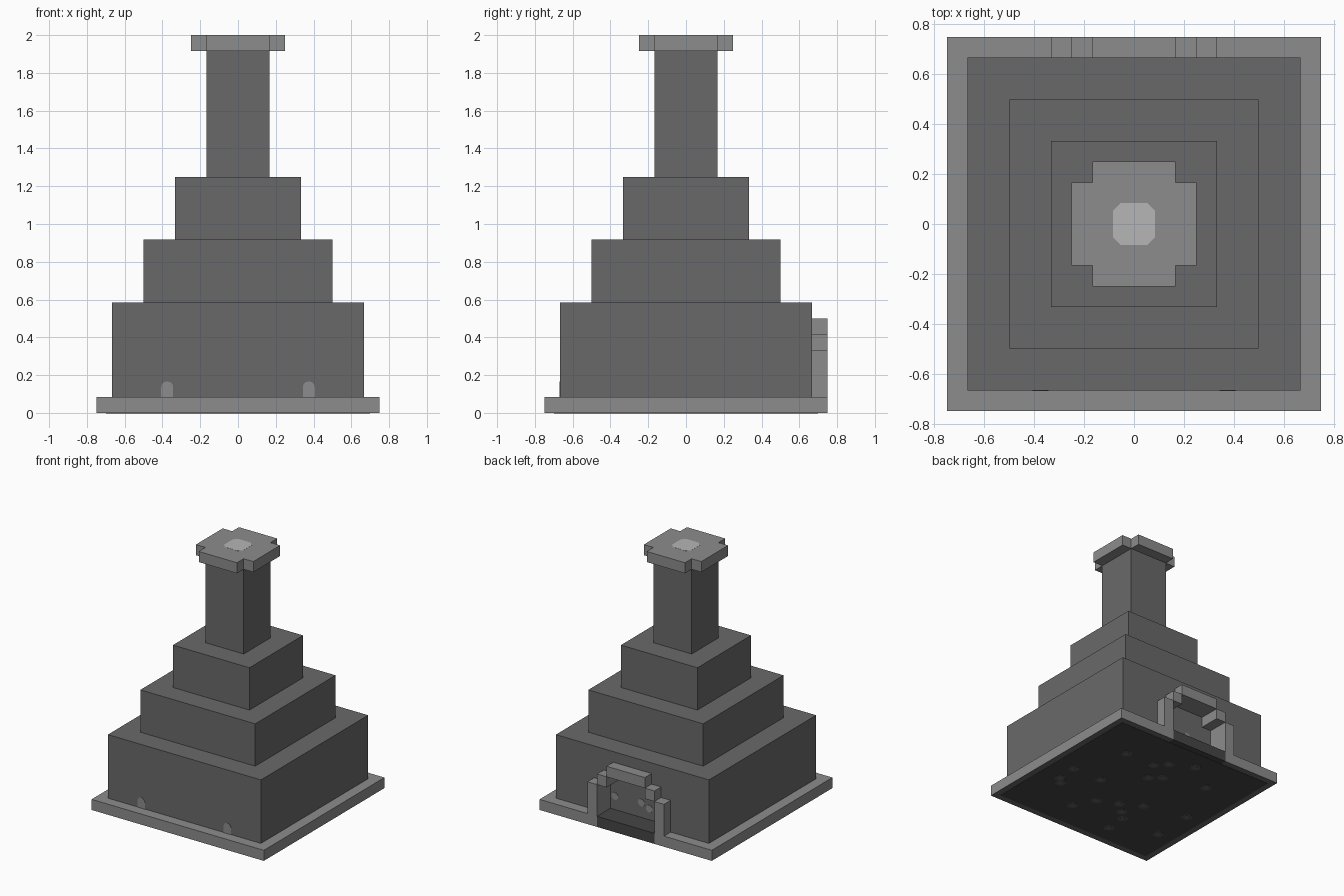
import bpy, bmesh, math
from mathutils import Vector

cube = bpy.data.objects.get("Cube")
if cube:
    bpy.data.objects.remove(cube, do_unlink=True)

U = 1 / 12  # one building block


def material(name, v):
    m = bpy.data.materials.new(name)
    m.use_nodes = True
    m.diffuse_color = (v, v, v, 1)
    bsdf = m.node_tree.nodes["Principled BSDF"]
    bsdf.inputs["Base Color"].default_value = (v, v, v, 1)
    bsdf.inputs["Roughness"].default_value = 0.9
    return m


DARK = material("dark stone", 0.141)
LIGHT = material("light stone", 0.263)
PALE = material("pale stone", 0.468)
BLACK = material("blackened stone", 0.06)
SOOT = material("soot grey", 0.1)


def prism(name, outlines, thickness, mats, axis="z"):
    """Extrude outlines along +z, or outlines in x-z along +y."""
    bm = bmesh.new()
    push = Vector((0, 0, thickness)) if axis == "z" else Vector((0, thickness, 0))
    for pts in outlines:
        face = bm.faces.new([bm.verts.new(p) for p in pts])
        new = bmesh.ops.extrude_face_region(bm, geom=[face])["geom"]
        bmesh.ops.translate(bm, vec=push, verts=[g for g in new if isinstance(g, bmesh.types.BMVert)])
    bmesh.ops.recalc_face_normals(bm, faces=bm.faces)
    mesh = bpy.data.meshes.new(name)
    bm.to_mesh(mesh)
    bm.free()
    for m in mats:
        mesh.materials.append(m)
    obj = bpy.data.objects.new(name, mesh)
    bpy.context.collection.objects.link(obj)
    return obj


def flat(points, z):
    return [(x * U, y * U, z) for x, y in points]


def upright(points, y):
    return [(x * U, y * U, z * U) for x, z in points]


def block(name, half, z0, z1, mat):
    s = [(-half, -half), (half, -half), (half, half), (-half, half)]
    return prism(name, [flat(s, z0 * U)], (z1 - z0) * U, [mat])


def disc(x, y, z, r, n=8):
    return [(x + r * math.cos((i + .5) * math.tau / n),
             y + r * math.sin((i + .5) * math.tau / n), z) for i in range(n)]


def mirrored(half):
    return half + [(-x, z) for x, z in reversed(half)]


# Plinth with a notch for the threshold
plinth = prism("plinth", [flat([(-9, -9), (9, -9), (9, 9), (3, 9), (3, 7), (-3, 7), (-3, 9), (-9, 9)], 0)],
               U, [LIGHT, DARK])
for p in plinth.data.polygons:
    if p.normal.z < -0.5:
        p.material_index = 1
prism("threshold", [flat([(-3, 7), (3, 7), (3, 9), (-3, 9)], 0)], U, [BLACK])

# Stepped tiers and tower
body = block("lower_tier", 8, 1, 7, DARK)
block("middle_tier", 6, 7, 11, DARK)
block("upper_tier", 4, 11, 15, DARK)
block("tower", 2, 15, 23, DARK)

# Cross-shaped cap with a pale centre
quarter = [(2, 3), (2, 2), (3, 2)]
cross = []
for k in range(4):
    c, s = round(math.cos(-k * math.pi / 2)), round(math.sin(-k * math.pi / 2))
    cross += [(x * c - y * s, x * s + y * c) for x, y in quarter]
prism("tower_cap", [flat(cross, 23 * U)], U, [LIGHT])
octagon = [(-1, -.65), (-.65, -1), (.65, -1), (1, -.65), (1, .65), (.65, 1), (-.65, 1), (-1, .65)]
prism("cap_centre", [flat(octagon, 24 * U - .002)], .003, [PALE])

# Recess for the back doorway
outer = [(4, 1), (4, 4), (3, 4), (3, 5), (2, 5), (2, 6)]
inner = [(3, 1), (3, 4), (2, 4), (2, 5)]
cutter = prism("doorway_cutter", [upright(mirrored([(4, .5)] + outer[1:]), 7)], 3 * U, [DARK], "y")
cutter.hide_render = True
cutter.hide_viewport = True
cut = body.modifiers.new("doorway", "BOOLEAN")
cut.operation = "DIFFERENCE"
cut.solver = "EXACT"
cut.object = cutter

# Stepped doorway surround
surround = mirrored(outer) + list(reversed(mirrored(inner)))
prism("doorway_surround", [upright(surround, 7)], 2 * U, [LIGHT], "y")

# Pale marks on the doorway's rear wall
marks = [[(x, 7 * U - .001, z) for x, z, _ in disc(cx, cz, 0, .03)]
         for cx, cz in [(.21, .19), (-.02, .2), (-.09, .17)]]
prism("doorway_marks", marks, .004, [LIGHT], "y")

# Small arched windows on the front
windows = []
for cx in (-.375, .375):
    arch = [(cx + .032 * math.cos(a * math.pi / 6), .135 + .032 * math.sin(a * math.pi / 6)) for a in range(7)]
    pts = [(cx + .032, U)] + arch + [(cx - .032, U)]
    windows.append([(x, -8 * U - .003, z) for x, z in pts])
prism("front_windows", windows, .004, [LIGHT], "y")

# Blackened underside with scattered spots
h = 8.4
prism("underside", [flat([(-h, -h), (h, -h), (h, h), (-h, h)], -.002)], .003, [BLACK])
spots = [(.38, .37), (.12, .37), (.04, .45), (-.14, .54), (.54, -.05), (.53, -.22), (.28, -.05),
         (.03, .20), (-.05, .27), (-.39, .36), (.48, -.27), (.20, -.47), (.11, -.30), (-.05, -.23),
         (-.14, -.31), (-.21, -.38), (-.21, -.14), (-.56, -.06), (-.22, -.55), (-.56, -.39)]
prism("underside_spots", [disc(x, y, -.003, .042) for x, y in spots], .002, [SOOT])
prism("spot_centres", [disc(x, y, -.004, .016) for x, y in spots], .002, [DARK])
